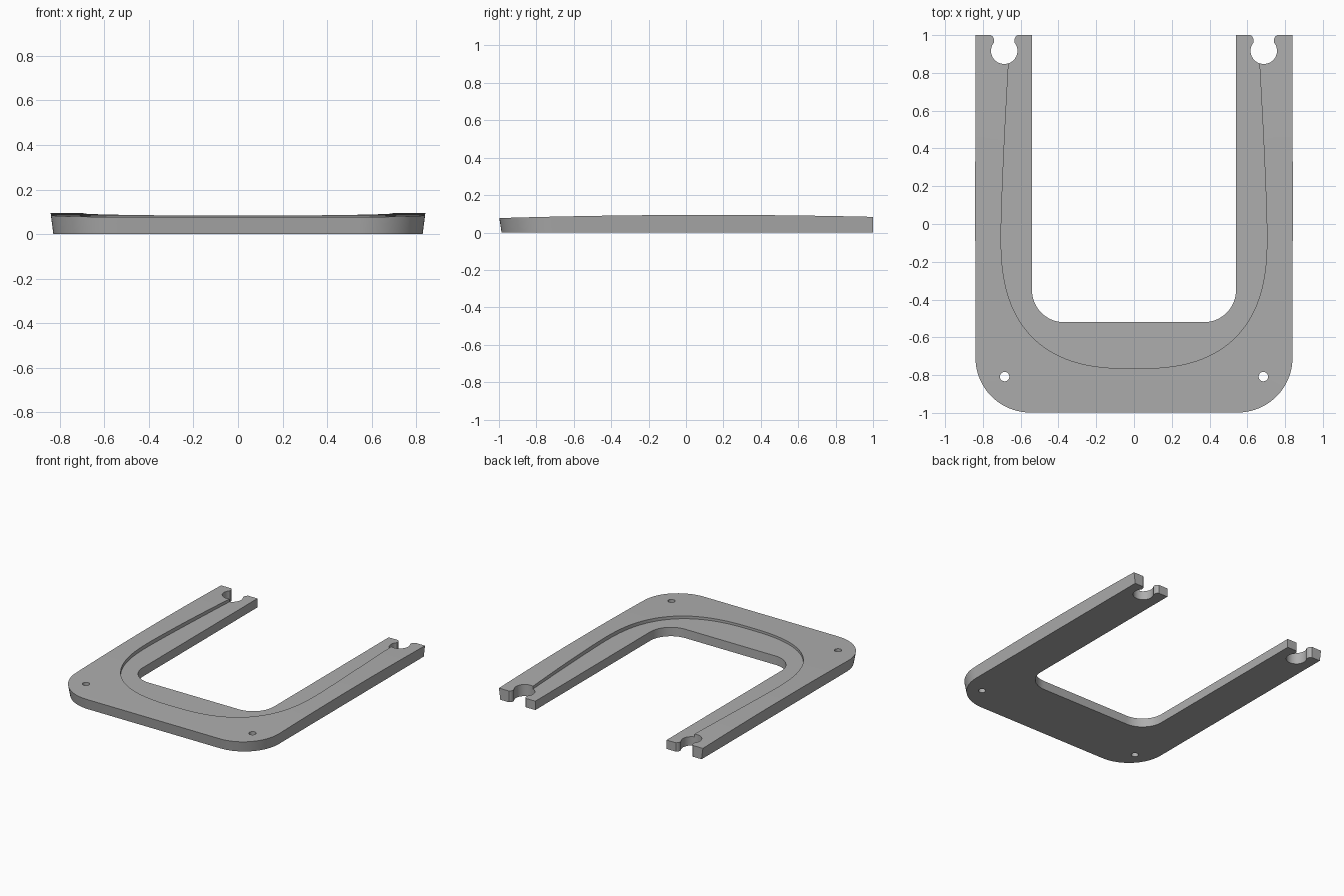
import bpy, bmesh, math

cube = bpy.data.objects.get("Cube")
if cube:
    bpy.data.objects.remove(cube)

grey = bpy.data.materials.new("mid grey")
grey.use_nodes = True
colour = (0.42, 0.42, 0.42, 1)
grey.diffuse_color = colour
grey.node_tree.nodes["Principled BSDF"].inputs["Base Color"].default_value = colour


def loft(name, low, high):
    """Closed solid between two matching rings of 3D points."""
    bm = bmesh.new()
    a = [bm.verts.new(p) for p in low]
    b = [bm.verts.new(p) for p in high]
    n = len(a)
    for i in range(n):
        j = (i + 1) % n
        bm.faces.new((a[i], a[j], b[j], b[i]))
    bm.faces.new(a[::-1])
    bm.faces.new(b)
    bmesh.ops.recalc_face_normals(bm, faces=bm.faces)
    mesh = bpy.data.meshes.new(name)
    bm.to_mesh(mesh)
    bm.free()
    mesh.materials.append(grey)
    obj = bpy.data.objects.new(name, mesh)
    bpy.context.collection.objects.link(obj)
    return obj


def prism(name, outline, z0, z1):
    return loft(name, [(x, y, z0) for x, y in outline], [(x, y, z1) for x, y in outline])


def arc(cx, cy, r, start, end, steps):
    angles = [math.radians(start + (end - start) * i / steps) for i in range(steps + 1)]
    return [(cx + r * math.cos(t), cy + r * math.sin(t)) for t in angles]


def mirrored(half):
    """Right half outline, back to front, continued up the left side."""
    return half + [(-x, y) for x, y in reversed(half) if abs(x) > 1e-6]


# U-shaped slab, outer wall leaning inward towards the bottom
outer = mirrored([(0.84, 1)] + arc(0.55, -0.71, 0.29, 0, -90, 20))
inner = mirrored([(0.54, 1)] + arc(0.37, -0.35, 0.17, 0, -90, 14))[::-1]
HEIGHT, LEAN = 0.12, 0.155


def ring(z):
    s = 1 + LEAN * (z - 0.09)
    lean = [(x * s, y * s if y < 0 else y, z) for x, y in outer]
    return lean + [(x, y, z) for x, y in inner]


frame = loft("frame", ring(0), ring(HEIGHT))

# Gently arched top, kept by intersection
ys = [-1.1 + 2.2 * i / 32 for i in range(33)]
profile = [(y, 0.094 - 0.0135 * (y - 0.12) ** 2) for y in ys]
profile += [(1.1, -0.1), (-1.1, -0.1)]
arch = loft("arch_cutter", [(-1, y, z) for y, z in profile], [(1, y, z) for y, z in profile])

# Lowered inner ledge, bounded by a swelling curve
half = []
for i in range(13):
    t = 1 - i / 12
    half.append((0.704 - 0.055 * t ** 1.3, -0.05 + 1.15 * t))
for i in range(1, 33):
    t = math.pi / 2 * i / 32
    p = 2 / 2.6
    x = 0.704 * max(math.cos(t), 0) ** p if i < 32 else 0
    half.append((x, -0.05 - 0.715 * math.sin(t) ** p))
ledge = prism("ledge_cutter", mirrored(half), 0.066, 0.2)

cutters = [(arch, 'INTERSECT'), (ledge, 'DIFFERENCE')]

# Keyhole notches in the arm ends and round screw holes in the corners
for side, label in ((1, "left"), (-1, "right")):
    lip = [(0.07, 1.05), (0.07, 1.0), (0.06, 0.991), (0.055, 0.98)]
    socket = arc(0, 0.917, 0.07, 40, -220, 36)
    keyhole = lip + socket + [(-x, y) for x, y in reversed(lip)]
    notch = prism(label + "_notch_cutter", [(x + 0.687 * side, y) for x, y in keyhole], -0.1, 0.2)
    hole = prism(label + "_hole_cutter", arc(0.685 * side, -0.808, 0.025, 0, 345, 23), -0.1, 0.2)
    cutters += [(notch, 'DIFFERENCE'), (hole, 'DIFFERENCE')]

bpy.context.view_layer.objects.active = frame
for cutter, operation in cutters:
    cutter.hide_render = True
    mod = frame.modifiers.new(cutter.name, 'BOOLEAN')
    mod.operation, mod.solver, mod.object = operation, 'EXACT', cutter
    bpy.ops.object.modifier_apply(modifier=mod.name)
    bpy.data.objects.remove(cutter)

# Smooth curved walls, crisp edges
for obj in bpy.context.selected_objects:
    obj.select_set(False)
frame.select_set(True)
bpy.ops.object.shade_smooth_by_angle(angle=math.radians(30))
